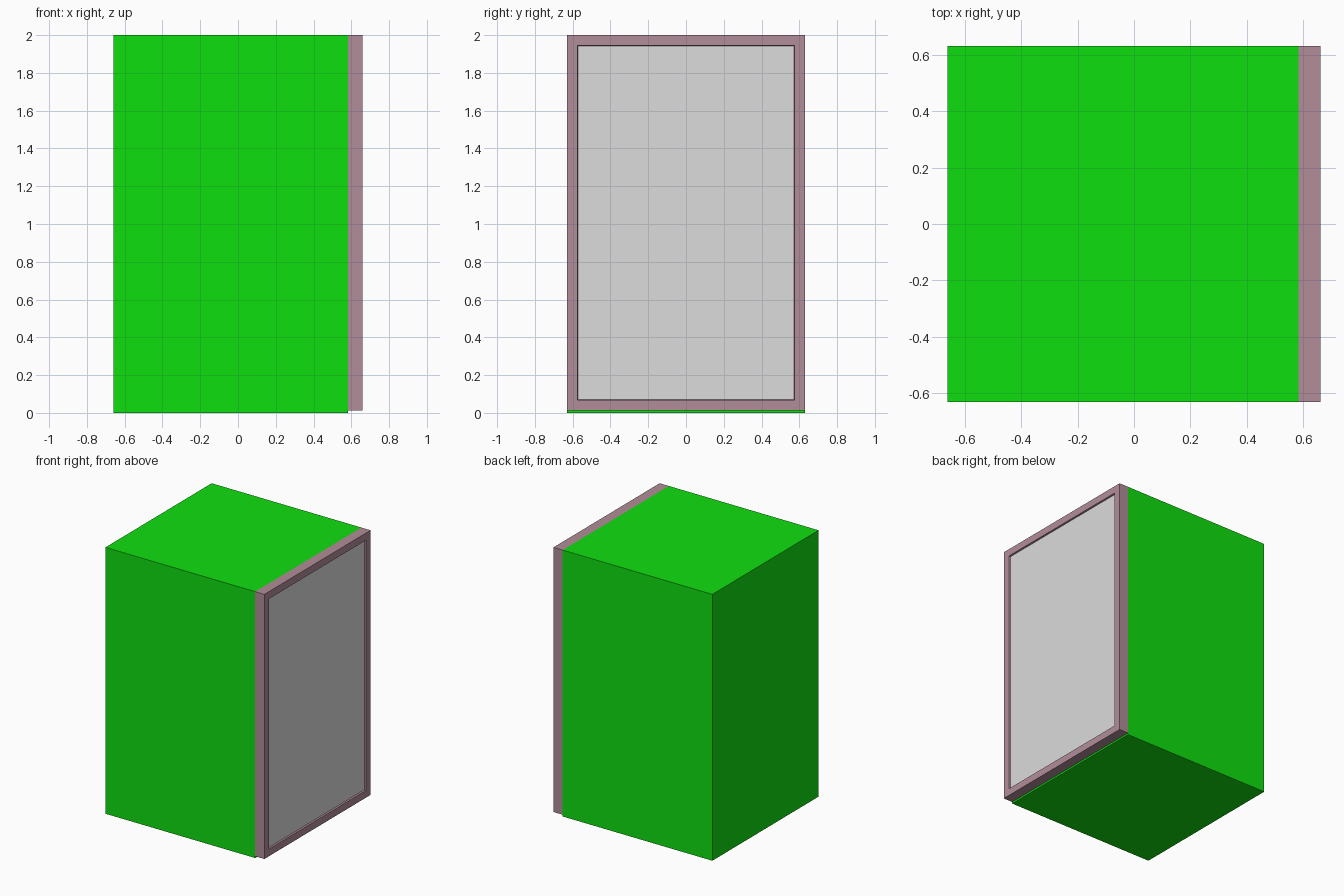
import bpy
import bmesh

if "Cube" in bpy.data.objects:
    bpy.data.objects.remove(bpy.data.objects["Cube"])


def linear(c):
    c /= 255
    return c / 12.92 if c <= 0.04045 else ((c + 0.055) / 1.055) ** 2.4


def material(name, r, g, b):
    m = bpy.data.materials.new(name)
    m.diffuse_color = (linear(r), linear(g), linear(b), 1)
    m.use_nodes = True
    m.node_tree.nodes["Principled BSDF"].inputs["Base Color"].default_value = m.diffuse_color
    return m


def box(name, lo, hi, mats, edit=None):
    bm = bmesh.new()
    bmesh.ops.create_cube(bm, size=1)
    for v in bm.verts:
        v.co = [lo[i] if v.co[i] < 0 else hi[i] for i in range(3)]
    if edit:
        edit(bm)
    me = bpy.data.meshes.new(name)
    bm.to_mesh(me)
    bm.free()
    for m in mats:
        me.materials.append(m)
    ob = bpy.data.objects.new(name, me)
    bpy.context.collection.objects.link(ob)
    return ob


green = material("bright green", 15, 223, 15)
mauve = material("dusty mauve", 177, 141, 152)
grey = material("light grey", 220, 220, 220)


def recess_panel(bm):
    # mitred border on the +x face, then a shallow recessed panel
    bm.normal_update()
    face = max(bm.faces, key=lambda f: f.normal.x)
    bmesh.ops.inset_region(bm, faces=[face], thickness=0.077, depth=0)
    bmesh.ops.inset_region(bm, faces=[face], thickness=0.004, depth=-0.012)
    face.material_index = 1


# Cabinet body
box("cabinet_body", (-0.66, -0.63, 0), (0.583, 0.63, 2), [green])

# Door with frame and recessed panel
box("door_frame", (0.583, -0.63, 0.013), (0.66, 0.63, 2), [mauve, grey], recess_panel)
